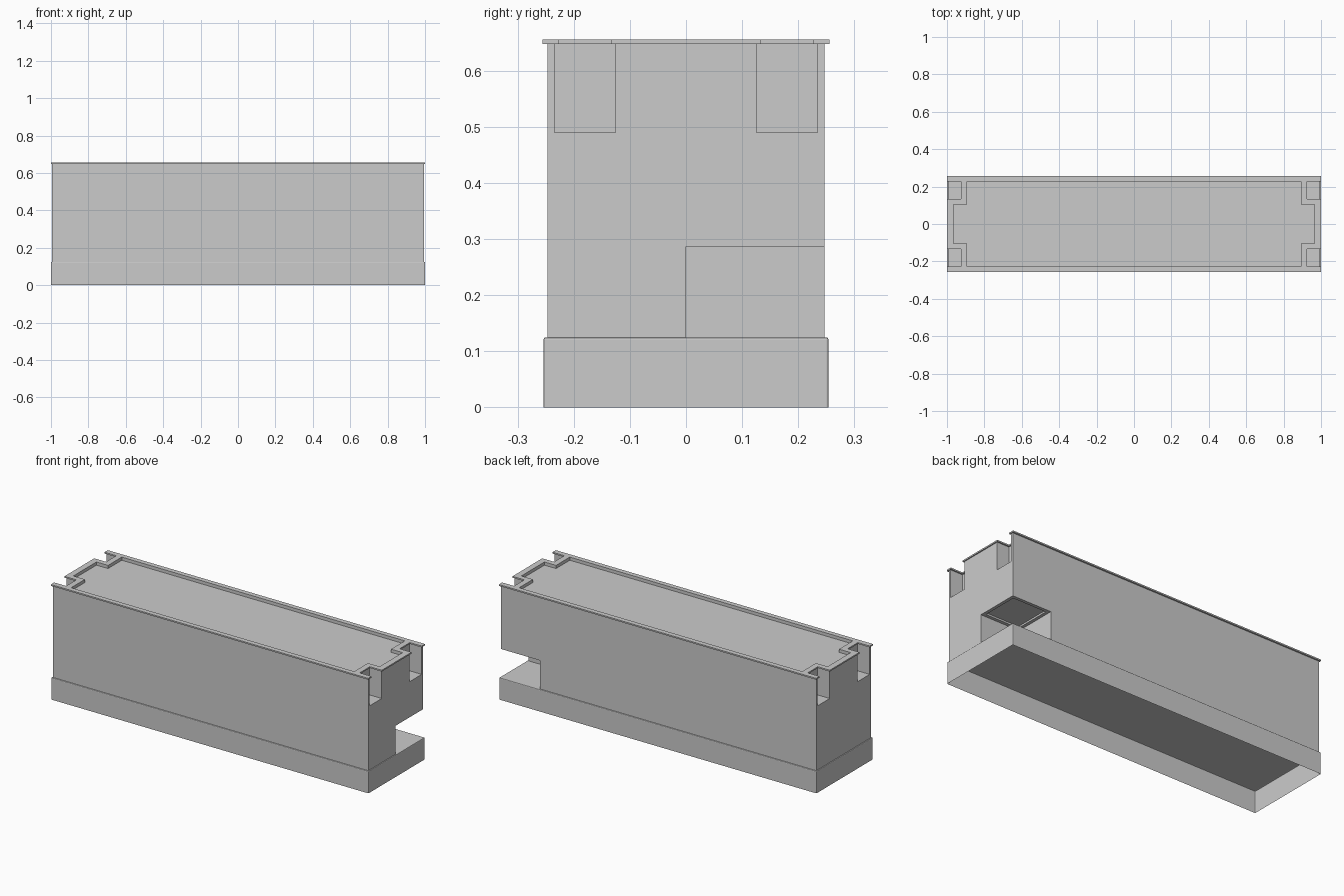
import bpy, bmesh

if "Cube" in bpy.data.objects:
    bpy.data.objects.remove(bpy.data.objects["Cube"])


def finish(name, bm):
    bmesh.ops.recalc_face_normals(bm, faces=bm.faces)
    mesh = bpy.data.meshes.new(name)
    bm.to_mesh(mesh)
    bm.free()
    ob = bpy.data.objects.new(name, mesh)
    bpy.context.collection.objects.link(ob)
    return ob


def prism(name, outline, z0, z1):
    """Extrude a flat outline from z0 to z1."""
    bm = bmesh.new()
    face = bm.faces.new([bm.verts.new((x, y, z0)) for x, y in outline])
    ext = bmesh.ops.extrude_face_region(bm, geom=[face])["geom"]
    top = [v for v in ext if isinstance(v, bmesh.types.BMVert)]
    bmesh.ops.translate(bm, verts=top, vec=(0, 0, z1 - z0))
    return finish(name, bm)


def box(name, x0, x1, y0, y1, z0, z1):
    return prism(name, [(x0, y0), (x1, y0), (x1, y1), (x0, y1)], z0, z1)


def cut(ob, cutter):
    cutter.hide_render = True
    mod = ob.modifiers.new("cut", 'BOOLEAN')
    mod.operation = 'DIFFERENCE'
    mod.solver = 'EXACT'
    mod.object = cutter
    bpy.context.view_layer.objects.active = ob
    bpy.ops.object.modifier_apply(modifier=mod.name)
    bpy.data.objects.remove(cutter)


def four_way(quarter):
    """Mirror a quarter outline (+x +y, counter-clockwise) into a closed loop."""
    q2 = [(-x, y) for x, y in reversed(quarter)]
    half = quarter + q2
    return half + [(-x, -y) for x, y in half]


# Base plinth: thin shell, open underneath, softened edges
base = box("base", -1, 1, -0.254, 0.254, 0, 0.125)
bm = bmesh.new()
bm.from_mesh(base.data)
bottom = [f for f in bm.faces if all(v.co.z < 0.001 for v in f.verts)]
bmesh.ops.delete(bm, geom=bottom, context='FACES_ONLY')
edges = [e for e in bm.edges if len(e.link_faces) == 2]
bmesh.ops.bevel(bm, geom=edges, offset=0.004, segments=2, profile=0.5, affect='EDGES')
bm.to_mesh(base.data)
bm.free()

# Main body with four corner pockets and one low recess at the right rear
body = box("body", -0.994, 0.994, -0.247, 0.247, 0.125, 0.648)
for sx in (-1, 1):
    for sy in (-1, 1):
        xs = sorted((sx * 0.917, sx * 1.1))
        ys = sorted((sy * 0.126, sy * 0.234))
        cut(body, box("pocket_cutter", *xs, *ys, 0.49, 0.8))
cut(body, box("notch_cutter", 0.747, 1.1, 0, 0.4, 0.0, 0.287))

# Shallow sunken panel in the ceiling of the low recess
cut(body, box("ceiling_cutter", 0.765, 0.976, 0.018, 0.229, 0.2, 0.297))

# Top rim, following the corner pockets
rim = prism("top_rim", four_way([(1, 0.134), (0.925, 0.134), (0.925, 0.226),
                                 (1, 0.226), (1, 0.256)]), 0.648, 0.656)

# Sunken lid area, cut through the rim and slightly into the body
lid = four_way([(0.965, 0.104), (0.892, 0.104), (0.892, 0.228)])
for part in (rim, body):
    cut(part, prism("lid_cutter", lid, 0.638, 0.8))
